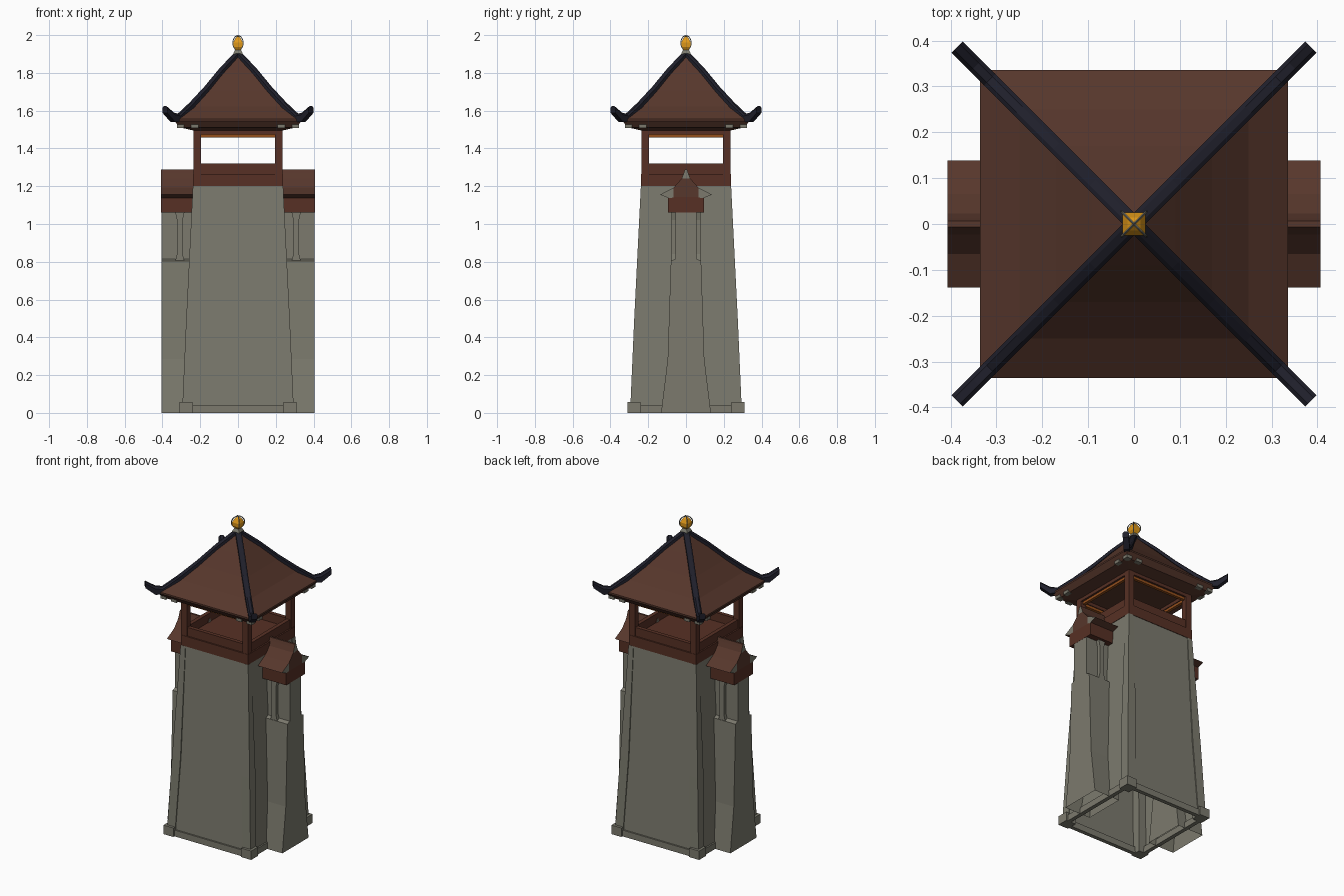
import bpy, math

if "Cube" in bpy.data.objects:
    bpy.data.objects.remove(bpy.data.objects["Cube"])

def mat(name, rgb):
    m = bpy.data.materials.new(name)
    m.diffuse_color = (*rgb, 1)
    m.use_nodes = True
    m.node_tree.nodes["Principled BSDF"].inputs["Base Color"].default_value = m.diffuse_color
    return m

STONE = mat("grey_stone", (0.20, 0.195, 0.155))
WOOD = mat("dark_wood", (0.095, 0.030, 0.018))
ROOF = mat("roof_brown", (0.095, 0.038, 0.025))
NAVY = mat("navy_ridge", (0.014, 0.014, 0.024))
GOLD = mat("gold", (0.75, 0.32, 0.01))
AMBER = mat("amber_beam", (0.30, 0.08, 0.012))

def add(name, verts, faces, mats, idx=None):
    me = bpy.data.meshes.new(name)
    me.from_pydata(verts, [], faces)
    for m in mats:
        me.materials.append(m)
    for i, p in enumerate(me.polygons):
        p.material_index = idx[i] if idx else 0
    ob = bpy.data.objects.new(name, me)
    bpy.context.collection.objects.link(ob)
    return ob

def loft(name, rings, m, bottom=True, top=True, cap=None):
    """Skin matching rings of points; optional end caps, which may have their own colour."""
    n = len(rings[0])
    verts = [p for r in rings for p in r]
    faces = [(k*n + i, k*n + (i+1) % n, (k+1)*n + (i+1) % n, (k+1)*n + i)
             for k in range(len(rings)-1) for i in range(n)]
    idx = [0] * len(faces)
    if bottom:
        faces.append(tuple(reversed(range(n))))
        idx.append(1 if cap else 0)
    if top:
        faces.append(tuple(range(len(verts)-n, len(verts))))
        idx.append(1 if cap else 0)
    return add(name, verts, faces, [m, cap] if cap else [m], idx)

def rect(x0, x1, y0, y1, z):
    return [(x0, y0, z), (x1, y0, z), (x1, y1, z), (x0, y1, z)]

def box(name, x0, x1, y0, y1, z0, z1, m):
    x0, x1 = sorted((x0, x1))
    y0, y1 = sorted((y0, y1))
    return loft(name, [rect(x0, x1, y0, y1, z0), rect(x0, x1, y0, y1, z1)], m)

def pyramid(name, levels, m, **k):
    return loft(name, [rect(-h, h, -h, h, z) for h, z in levels], m, **k)

def prism_x(name, yz, x0, x1, m, cap=None):
    """Cross-section in y,z (counter-clockwise seen from +x) extruded along x."""
    x0, x1 = sorted((x0, x1))
    return loft(name, [[(x, y, z) for y, z in yz] for x in (x0, x1)], m, cap=cap)

def frame(name, outer, depth, z0, z1, m):
    """Four bars round the tower."""
    for s in (-1, 1):
        box(name + "_y", -outer, outer, s*(outer-depth), s*outer, z0, z1, m)
        box(name + "_x", s*(outer-depth), s*outer, -outer+depth, outer-depth, z0, z1, m)

CORNERS = [(sx, sy) for sx in (-1, 1) for sy in (-1, 1)]

# Stone tower body, open underneath
pyramid("tower_walls", [(0.291, 0), (0.235, 1.2)], STONE, bottom=False)
frame("base_plinth", 0.299, 0.025, 0, 0.04, STONE)
for sx, sy in CORNERS:
    def span(s, a, b):
        return sorted((s*a, s*b))
    loft("corner_pier", [rect(*span(sx, 0.24, 0.296), *span(sy, 0.24, 0.296), 0.0),
                         rect(*span(sx, 0.215, 0.274), *span(sy, 0.215, 0.274), 0.5),
                         rect(*span(sx, 0.205, 0.239), *span(sy, 0.205, 0.239), 1.2)], STONE)
    box("pier_foot", sx*0.24, sx*0.31, sy*0.24, sy*0.31, 0, 0.057, STONE)
    # Lookout posts and eave corner stones
    box("lookout_post", sx*0.197, sx*0.236, sy*0.197, sy*0.236, 1.2, 1.5, WOOD)
    box("eave_corner_stone", sx*0.285, sx*0.322, sy*0.285, sy*0.322, 1.508, 1.54, STONE)
    box("eave_stone_a", sx*0.21, sx*0.25, sy*0.295, sy*0.322, 1.508, 1.535, STONE)
    box("eave_stone_b", sx*0.295, sx*0.322, sy*0.21, sy*0.25, 1.508, 1.535, STONE)

# Lookout: floor, rails, beams
box("lookout_floor", -0.238, 0.238, -0.238, 0.238, 1.2, 1.265, WOOD)
frame("lookout_rail", 0.229, 0.025, 1.26, 1.32, WOOD)
frame("amber_lintel", 0.222, 0.018, 1.458, 1.478, AMBER)
frame("top_beam", 0.234, 0.035, 1.474, 1.5, WOOD)

# Main roof with curved slopes
pyramid("main_roof", [(0.236, 1.495), (0.31, 1.512), (0.336, 1.545), (0.336, 1.555),
                      (0.25, 1.622), (0.17, 1.708), (0.09, 1.806), (0.02, 1.89)], ROOF)

# Hip ridges with upturned tips: (distance out, height, half thickness)
path = [(0.012, 1.895, 0.013), (0.09, 1.812, 0.014), (0.17, 1.714, 0.015), (0.25, 1.627, 0.016),
        (0.315, 1.562, 0.020), (0.345, 1.565, 0.025), (0.386, 1.606, 0.019)]
for sx, sy in CORNERS:
    rings = []
    w = 0.0125
    for d, z, t in path:
        side = [(-w, -t), (w, -t), (w, t*0.5), (w*0.5, t), (-w*0.5, t), (-w, t*0.5)]
        rings.append([(sx*d - sy*u, sy*d + sx*u, z + v) for u, v in side])
    loft("hip_ridge", rings, NAVY)

# Finial: stone cap, gold bud, two thin crossed rings
pyramid("finial_cap", [(0.024, 1.885), (0.024, 1.905), (0.015, 1.922)], STONE)
pyramid("gold_bud", [(0.012, 1.918), (0.024, 1.938), (0.025, 1.96), (0.014, 1.983), (0.004, 1.993)], GOLD)
for a in (45, 135):
    bpy.ops.mesh.primitive_torus_add(major_segments=20, minor_segments=4, major_radius=0.0385,
                                     minor_radius=0.003, location=(0, 0, 1.9585),
                                     rotation=(math.pi/2, 0, math.radians(a)))
    ring = bpy.context.object
    ring.name = "finial_ring"
    ring.data.materials.append(STONE)

# Wall stubs on both sides, each with its own small gabled roof
for s in (-1, 1):
    def slab(y, z):
        return rect(*sorted((s*0.225, s*0.406)), -y, y, z)
    loft("wall_stub", [slab(0.132, 0), slab(0.097, 0.285), slab(0.08, 0.805),
                       slab(0.056, 0.815), slab(0.056, 1.06)], STONE, bottom=False)
    for t in (-1, 1):
        # Slim post flaring at both ends
        loft("stub_post", [rect(*sorted((s*(0.308-h), s*(0.308+h))), *sorted((t*0.05, t*0.078)), z)
                           for h, z in ((0.024, 0.805), (0.015, 0.84), (0.015, 1.02), (0.024, 1.06))], STONE)
        wing = [(0.065, 1.14), (0.09, 1.137), (0.138, 1.155), (0.065, 1.193)]
        if t < 0:
            wing = [(-y, z) for y, z in reversed(wing)]
        prism_x("stub_eave", wing, s*0.2, s*0.407, ROOF, STONE)
    box("stub_beam", s*0.225, s*0.407, -0.095, 0.095, 1.06, 1.142, WOOD)
    prism_x("stub_roof", [(-0.065, 1.14), (0.065, 1.14), (0.065, 1.193), (0.022, 1.242), (-0.022, 1.242),
                          (-0.065, 1.193)], s*0.2, s*0.407, ROOF)
    prism_x("stub_roof_ridge", [(-0.024, 1.238), (0.024, 1.238), (0.012, 1.27), (0.006, 1.288),
                                (-0.006, 1.288), (-0.012, 1.27)], s*0.2, s*0.407, ROOF, STONE)
